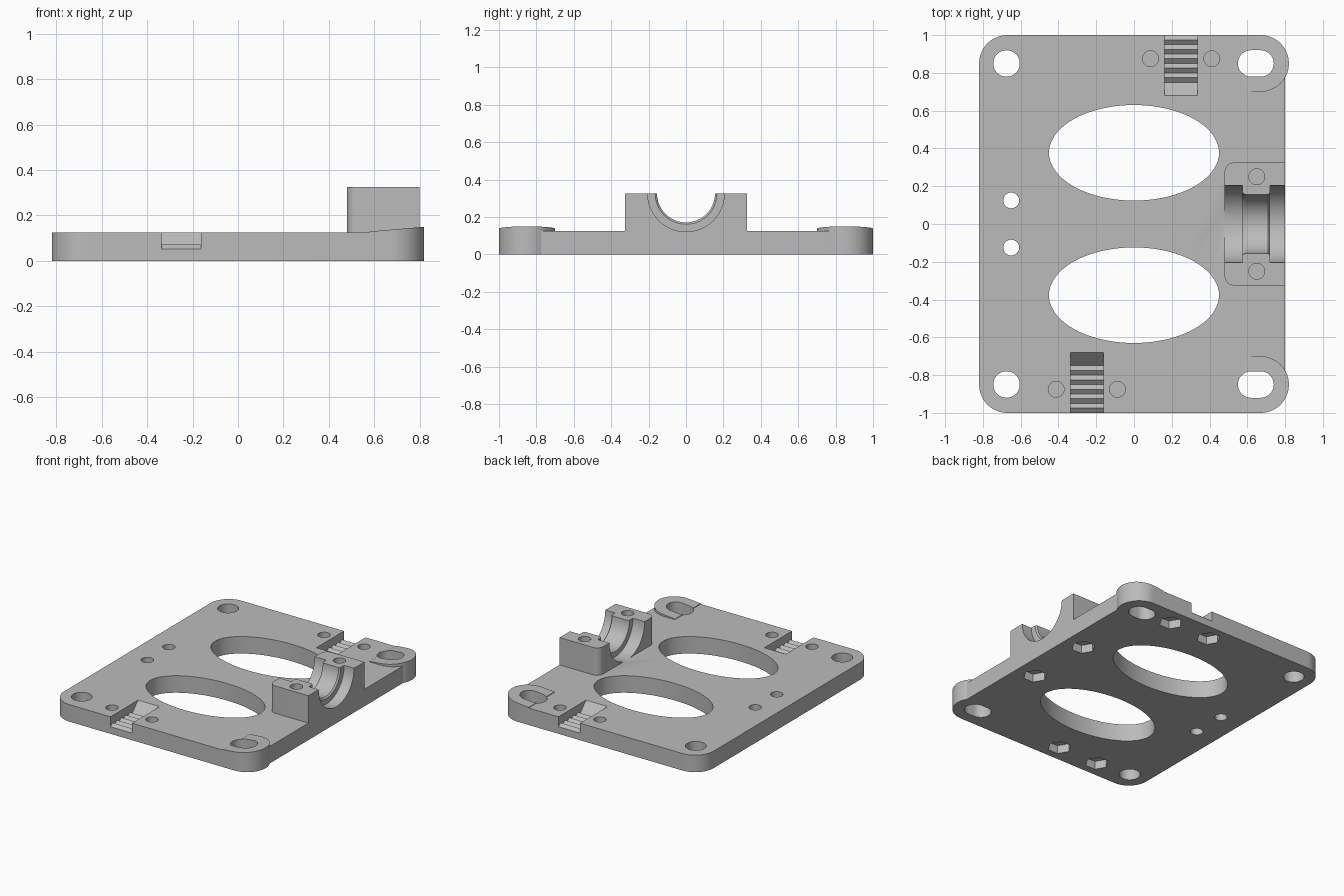
import bpy, bmesh, math
from mathutils import Matrix

cube = bpy.data.objects.get("Cube")
if cube:
    bpy.data.objects.remove(cube, do_unlink=True)

grey = bpy.data.materials.new("plain_grey")
grey.use_nodes = True
GREY = (0.5, 0.5, 0.5, 1)
grey.diffuse_color = GREY
grey.node_tree.nodes["Principled BSDF"].inputs["Base Color"].default_value = GREY

PLATE_TOP = 0.125


def finish(name, bm):
    bmesh.ops.remove_doubles(bm, verts=bm.verts, dist=1e-5)
    bmesh.ops.recalc_face_normals(bm, faces=bm.faces)
    mesh = bpy.data.meshes.new(name)
    bm.to_mesh(mesh)
    bm.free()
    mesh.materials.append(grey)
    obj = bpy.data.objects.new(name, mesh)
    bpy.context.collection.objects.link(obj)
    return obj


def prism(name, outline, low, high, place=lambda a, b, c: (a, b, c)):
    """Closed solid from a 2D outline swept between two levels."""
    bm = bmesh.new()
    bottom = [bm.verts.new(place(a, b, low)) for a, b in outline]
    top = [bm.verts.new(place(a, b, high)) for a, b in outline]
    bm.faces.new(bottom)
    bm.faces.new(top)
    for i in range(len(outline)):
        j = (i + 1) % len(outline)
        bm.faces.new((bottom[i], bottom[j], top[j], top[i]))
    return finish(name, bm)


def ellipse(cx, cy, rx, ry, sides=48):
    return [(cx + rx * math.cos(math.tau * i / sides),
             cy + ry * math.sin(math.tau * i / sides)) for i in range(sides)]


def rounded(x0, x1, y0, y1, left_r, right_r, steps=14):
    """Rectangle with separate corner radii on its left and right ends."""
    pts = []
    corners = ((x1, y1, right_r, -1, -1), (x0, y1, left_r, 1, -1),
               (x0, y0, left_r, 1, 1), (x1, y0, right_r, -1, 1))
    for quarter, (x, y, r, sx, sy) in enumerate(corners):
        for i in range(steps + 1 if r else 1):
            a = math.pi / 2 * (quarter + i / steps)
            p = (x + r * (sx + math.cos(a)), y + r * (sy + math.sin(a))) if r else (x, y)
            if not pts or math.dist(p, pts[-1]) > 1e-4:
                pts.append(p)
    if math.dist(pts[0], pts[-1]) < 1e-4:
        pts.pop()
    return pts


def combine(target, tool, operation):
    mod = target.modifiers.new(tool.name, "BOOLEAN")
    mod.operation = operation
    mod.solver = "EXACT"
    mod.object = tool
    bpy.context.view_layer.objects.active = target
    bpy.ops.object.modifier_apply(modifier=mod.name)
    bpy.data.objects.remove(tool, do_unlink=True)


# Main plate with rounded corners
plate = prism("carriage_plate", rounded(-0.82, 0.80, -1, 1, 0.15, 0.15), 0, PLATE_TOP)

# Sloped ears around the slotted corners
for side in (-1, 1):
    mid = 0.85 * side
    ear = prism("corner_ear", rounded(0.58, 0.82, mid - 0.15, mid + 0.15, 0, 0.15), 0, 0.15)
    for v in ear.data.vertices:
        if v.co.z > 0.1:
            v.co.z = PLATE_TOP + 0.025 * (v.co.x - 0.53) / 0.29
    combine(plate, ear, "UNION")

# Bearing block
block = prism("bearing_block", rounded(0.48, 0.80, -0.325, 0.325, 0.05, 0), 0.06, 0.326)
combine(plate, block, "UNION")

# Stepped bearing cradle, turned about the x axis
profile = [(0.475, 0), (0.475, 0.205), (0.575, 0.205), (0.575, 0.165), (0.59, 0.155),
           (0.71, 0.155), (0.72, 0.165), (0.72, 0.205), (0.84, 0.205), (0.84, 0)]
bm = bmesh.new()
verts = [bm.verts.new((x, r, 0)) for x, r in profile]
edges = [bm.edges.new(pair) for pair in zip(verts, verts[1:])]
bmesh.ops.spin(bm, geom=verts + edges, cent=(0, 0, 0), axis=(1, 0, 0),
               angle=math.tau, steps=64)
bmesh.ops.transform(bm, matrix=Matrix.Translation((0, 0, 0.326)), verts=bm.verts)
combine(plate, finish("cradle_cutter", bm), "DIFFERENCE")

# Through openings: ellipses, corner holes, slots and small holes
openings = []
for side in (-1, 1):
    y = 0.85 * side
    openings += [ellipse(0, 0.377 * side, 0.45, 0.253, 80),
                 ellipse(-0.675, y, 0.07, 0.07),
                 rounded(0.55, 0.74, y - 0.07, y + 0.07, 0.07, 0.07),
                 ellipse(-0.65, 0.125 * side, 0.042, 0.042, 32)]
for outline in openings:
    combine(plate, prism("opening_cutter", outline, -0.1, 0.5), "DIFFERENCE")

# Screw holes from above, hexagonal nut pockets from below
for side in (-1, 1):
    for x, y in ((0.087 * side, 0.875 * side), (0.412 * side, 0.875 * side),
                 (0.65, 0.25 * side)):
        combine(plate, prism("screw_cutter", ellipse(x, y, 0.042, 0.042, 32), 0.07, 0.5),
                "DIFFERENCE")
        combine(plate, prism("nut_cutter", ellipse(x, y, 0.08, 0.08, 6), -0.1, 0.06),
                "DIFFERENCE")

# Toothed belt notches at both ends, ramping up to the plate
FLOOR, PEAK, PITCH, TEETH = 0.052, 0.072, 0.05, 5
notch = [(-0.05, 0.14), (-0.05, FLOOR), (0, FLOOR)]
for i in range(TEETH):
    notch += [((i + 0.5) * PITCH, PEAK), ((i + 1) * PITCH, FLOOR)]
notch.append((0.335, 0.14))
for side in (-1, 1):
    cutter = prism("belt_cutter", notch, 0.162, 0.337,
                   lambda t, z, x: (side * x, side * (1 - t), z))
    combine(plate, cutter, "DIFFERENCE")

# Smooth curved walls, keep edges sharp
bpy.ops.object.select_all(action="DESELECT")
plate.select_set(True)
bpy.context.view_layer.objects.active = plate
bpy.ops.object.shade_smooth_by_angle(angle=math.radians(25))
